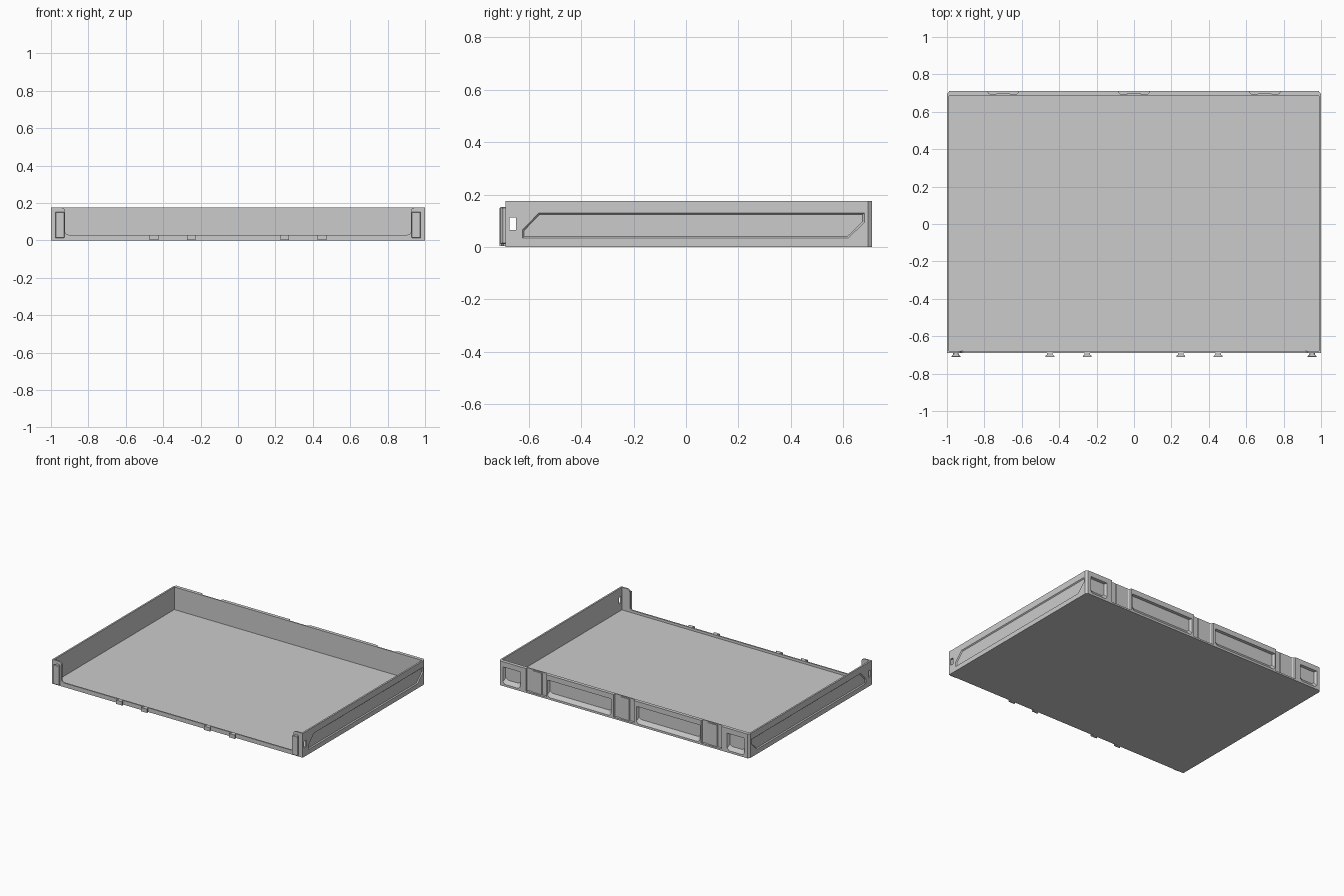
import bpy, bmesh
from math import sin, cos, radians

if "Cube" in bpy.data.objects:
    bpy.data.objects.remove(bpy.data.objects["Cube"])


def loft(name, a, b):
    """Solid between two matching outlines of 3D points."""
    bm = bmesh.new()
    va = [bm.verts.new(p) for p in a]
    vb = [bm.verts.new(p) for p in b]
    bm.faces.new(va)
    bm.faces.new(vb)
    n = len(va)
    for i in range(n):
        bm.faces.new((va[i], va[(i + 1) % n], vb[(i + 1) % n], vb[i]))
    bmesh.ops.recalc_face_normals(bm, faces=bm.faces)
    me = bpy.data.meshes.new(name)
    bm.to_mesh(me)
    bm.free()
    ob = bpy.data.objects.new(name, me)
    bpy.context.collection.objects.link(ob)
    return ob


def rise(name, outline, z0, z1):
    return loft(name, [(x, y, z0) for x, y in outline], [(x, y, z1) for x, y in outline])


def rect(x0, x1, y0, y1):
    return [(x0, y0), (x1, y0), (x1, y1), (x0, y1)]


def arc(cx, cy, r, a0, a1, n=6):
    return [(cx + r * cos(radians(a0 + (a1 - a0) * i / n)),
             cy + r * sin(radians(a0 + (a1 - a0) * i / n))) for i in range(n + 1)]


def cut(target, cutter):
    cutter.hide_render = True
    m = target.modifiers.new("cut", 'BOOLEAN')
    m.operation = 'DIFFERENCE'
    m.solver = 'EXACT'
    m.object = cutter
    bpy.context.view_layer.objects.active = target
    bpy.ops.object.modifier_apply(modifier=m.name)
    bpy.data.objects.remove(cutter)


H = 0.175
FRONT, BACK = -0.69, 0.71

# Tray body with chamfered back corners, hollowed out
tray = rise("tray_body", [(-1, FRONT), (1, FRONT), (1, 0.695), (0.988, BACK),
                          (-0.988, BACK), (-1, 0.695)], 0, H)
cut(tray, rise("cavity", rect(-0.988, 0.988, -0.68, 0.685), 0.012, 0.3))

# Wide front opening with rounded corners
half = arc(0.905, 0.05, 0.02, -90, 0) + arc(0.945, 0.155, 0.02, 180, 90) + [(0.945, 0.25)]
opening = half + [(-x, z) for x, z in reversed(half)]
cut(tray, loft("front_opening", [(x, -0.8, z) for x, z in opening],
               [(x, -0.67, z) for x, z in opening]))

# Side panels: sunken shape with sloped edges, plus a small slot
outer = [(-0.625, 0.033), (-0.625, 0.066), (-0.563, 0.13), (0.682, 0.13), (0.682, 0.093), (0.62, 0.033)]
inner = [(-0.618, 0.04), (-0.618, 0.063), (-0.56, 0.123), (0.675, 0.123), (0.675, 0.096), (0.617, 0.04)]
slot = rect(-0.675, -0.65, 0.065, 0.112)
for s in (-1, 1):
    cut(tray, loft("side_panel", [(s * 1.001, y, z) for y, z in outer],
                   [(s * 0.993, y, z) for y, z in inner]))
    cut(tray, loft("side_slot", [(s * 1.1, y, z) for y, z in slot],
                   [(s * 0.95, y, z) for y, z in slot]))

# Back pockets with a sloped lower face
for s in (-1, 1):
    for x0, x1 in ((0.10, 0.61), (0.825, 0.965)):
        face = [(x0 + .015, .014), (x1 - .015, .014), (x1, .03), (x1, .138), (x0, .138), (x0, .03)]
        deep = [(x0 + .03, .042), (x1 - .03, .042), (x1 - .01, .055), (x1 - .01, .135),
                (x0 + .01, .135), (x0 + .01, .055)]
        cut(tray, loft("back_pocket", [(s * x, BACK + .001, z) for x, z in face],
                       [(s * x, 0.691, z) for x, z in deep]))

# Back channels, open at the top, that receive a neighbour's pegs
for x in (-0.7, 0, 0.7):
    cut(tray, rise("back_channel", [(x - .082, BACK + .001), (x + .082, BACK + .001), (x + .078, 0.699),
                                    (x + .068, 0.693), (x - .068, 0.693), (x - .078, 0.699)],
                   0.012, 0.3))
    # Ridge standing beside each channel centre
    rise("channel_ridge", [(x - .04, 0.692), (x + .04, 0.692), (x + .035, 0.698), (x - .035, 0.698)],
         0.012, H - 0.008)


def peg(name, x, w, z0, z1):
    """Dovetail peg, wider away from the tray."""
    ob = rise(name, [(x - w * .6, FRONT + .003), (x + w * .6, FRONT + .003), (x + w * .6, -0.698),
                     (x + w, -0.705), (x + w, -0.712), (x - w, -0.712), (x - w, -0.705),
                     (x - w * .6, -0.698)], z0, z1)
    return ob


# Front pegs: short ones on the lip, tall ones on the corner posts
for s in (-1, 1):
    for x in (0.25, 0.45):
        peg("lip_peg", s * x, 0.024, 0.003, 0.03)
    tall = peg("post_peg", s * 0.952, 0.024, 0.012, 0.152)
    bev = tall.modifiers.new("soft_edges", 'BEVEL')
    bev.width = 0.003
    bev.segments = 1
